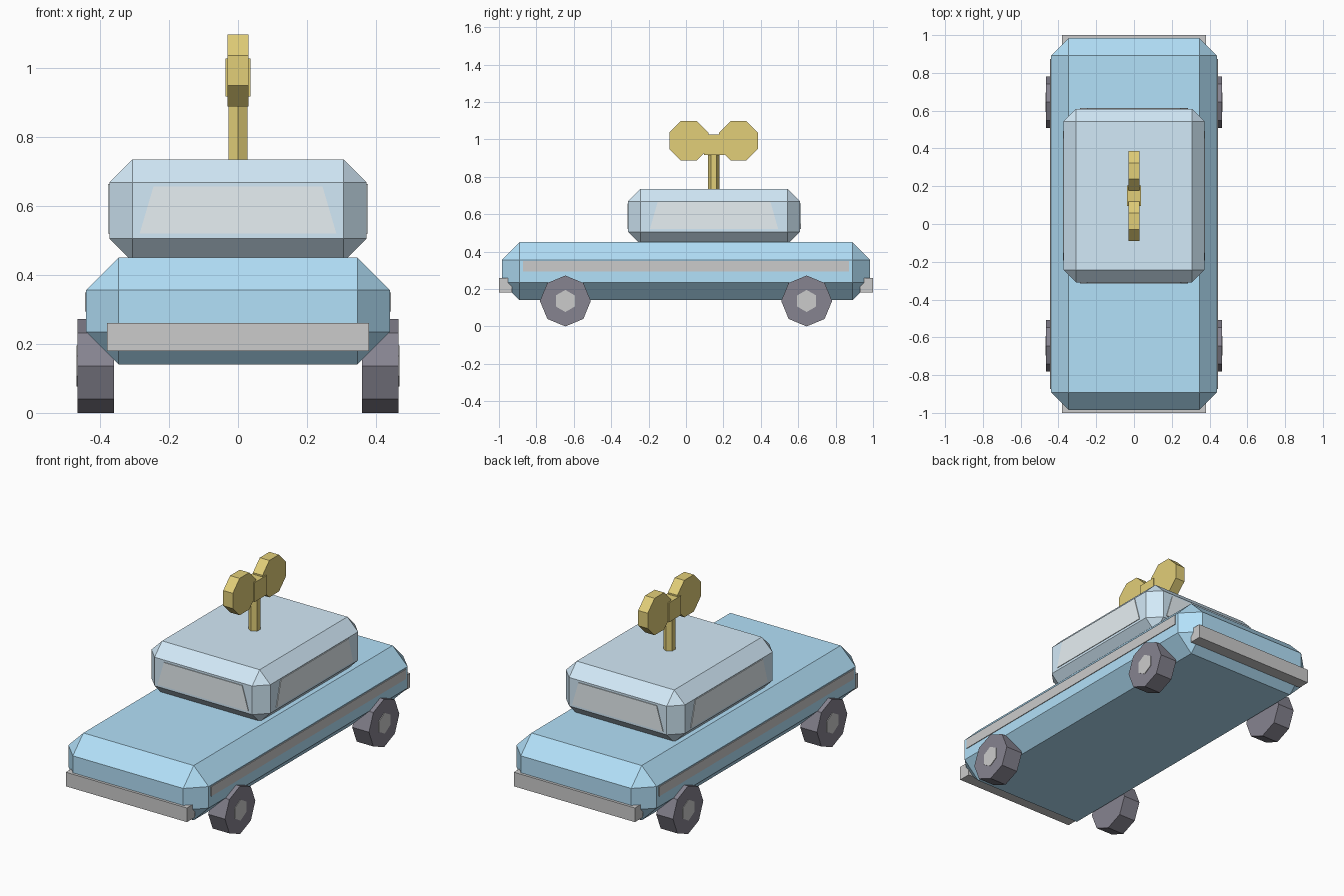
import bpy, bmesh
from math import pi
from mathutils import Matrix, Vector

if "Cube" in bpy.data.objects:
    bpy.data.objects.remove(bpy.data.objects["Cube"])


def material(name, rgb):
    m = bpy.data.materials.new(name)
    m.diffuse_color = (*rgb, 1)
    m.use_nodes = True
    m.node_tree.nodes["Principled BSDF"].inputs["Base Color"].default_value = m.diffuse_color
    return m


BLUE = material("blue_paint", (0.45, 0.75, 0.95))
PALE = material("pale_blue_paint", (0.65, 0.82, 0.94))
GLASS = material("window_glass", (0.80, 0.87, 0.90))
RUBBER = material("rubber", (0.24, 0.23, 0.28))
HUB = material("hub_silver", (0.85, 0.86, 0.88))
GOLD = material("gold", (0.76, 0.62, 0.19))


def finish(bm, name, mat):
    bmesh.ops.recalc_face_normals(bm, faces=bm.faces)
    mesh = bpy.data.meshes.new(name)
    bm.to_mesh(mesh)
    bm.free()
    obj = bpy.data.objects.new(name, mesh)
    bpy.context.collection.objects.link(obj)
    if mat:
        mesh.materials.append(mat)
    return obj


def box(name, center, size, mat=None, bevel=0):
    bm = bmesh.new()
    bmesh.ops.create_cube(bm, size=1, matrix=Matrix.Translation(center) @ Matrix.Diagonal((*size, 1)))
    obj = finish(bm, name, mat)
    if bevel:
        mod = obj.modifiers.new("chamfer", 'BEVEL')
        mod.width, mod.segments = bevel, 1
    return obj


def prism(name, center, radius, depth, sides, mat, axis='X', turn=0):
    """Low-poly cylinder; the turn spins it about its own axis."""
    bm = bmesh.new()
    tilt = Matrix.Rotation(pi / 2, 4, 'Y') if axis == 'X' else Matrix()
    bmesh.ops.create_cone(bm, cap_ends=True, segments=sides, radius1=radius, radius2=radius, depth=depth,
                          matrix=Matrix.Translation(center) @ tilt @ Matrix.Rotation(turn, 4, 'Z'))
    return finish(bm, name, mat)


def window(name, center, angle, bottom, top, z0, z1):
    """Thin trapezoid pane, facing -y before it is turned."""
    bm = bmesh.new()
    pane = [(-bottom, z0), (bottom, z0), (top, z1), (-top, z1)]
    face = bm.faces.new([bm.verts.new((x, -0.004, z)) for x, z in pane])
    ext = bmesh.ops.extrude_face_region(bm, geom=[face])
    bmesh.ops.translate(bm, vec=Vector((0, 0.02, 0)),
                        verts=[v for v in ext["geom"] if isinstance(v, bmesh.types.BMVert)])
    bm.transform(Matrix.Translation(center) @ Matrix.Rotation(angle, 4, 'Z'))
    return finish(bm, name, GLASS)


# Chamfered body and cabin
box("body", (0, 0, 0.295), (0.88, 1.97, 0.31), BLUE, 0.094)
box("cabin", (0, 0.15, 0.587), (0.746, 0.92, 0.296), PALE, 0.067)

# Windows on all four cabin sides
window("windscreen", (0, -0.31, 0), 0, 0.285, 0.245, 0.52, 0.656)
window("rear_window", (0, 0.61, 0), pi, 0.285, 0.245, 0.52, 0.656)
for side, s in (("right", 1), ("left", -1)):
    window(side + "_window", (s * 0.373, 0.15, 0), s * pi / 2, 0.343, 0.302, 0.52, 0.664)
    # Side trim, wheels and hubs
    box(side + "_trim", (s * 0.437, 0, 0.322), (0.014, 1.745, 0.055))
    for end, e in (("front", -1), ("rear", 1)):
        y = e * 0.645
        prism(f"{end}_{side}_wheel", (s * 0.4125, y, 0.136), 0.136, 0.105, 8, RUBBER)
        prism(f"{end}_{side}_hub", (s * 0.45, y, 0.136), 0.059, 0.037, 6, HUB, turn=pi / 2)

# Bumpers
for end, e in (("front", -1), ("rear", 1)):
    box(end + "_bumper", (0, e * 0.965, 0.22), (0.76, 0.07, 0.08))

# Wind-up key
KEY_Y = 0.148
prism("key_shaft", (0, KEY_Y, 0.81), 0.031, 0.26, 6, GOLD, axis='Z')
box("key_center", (0, KEY_Y + 0.002, 0.972), (0.073, 0.11, 0.11), GOLD)
for end, e in (("front", -1), ("rear", 1)):
    prism(end + "_key_grip", (0, KEY_Y + e * 0.133, 0.9925), 0.113, 0.06, 8, GOLD, turn=pi / 8)
